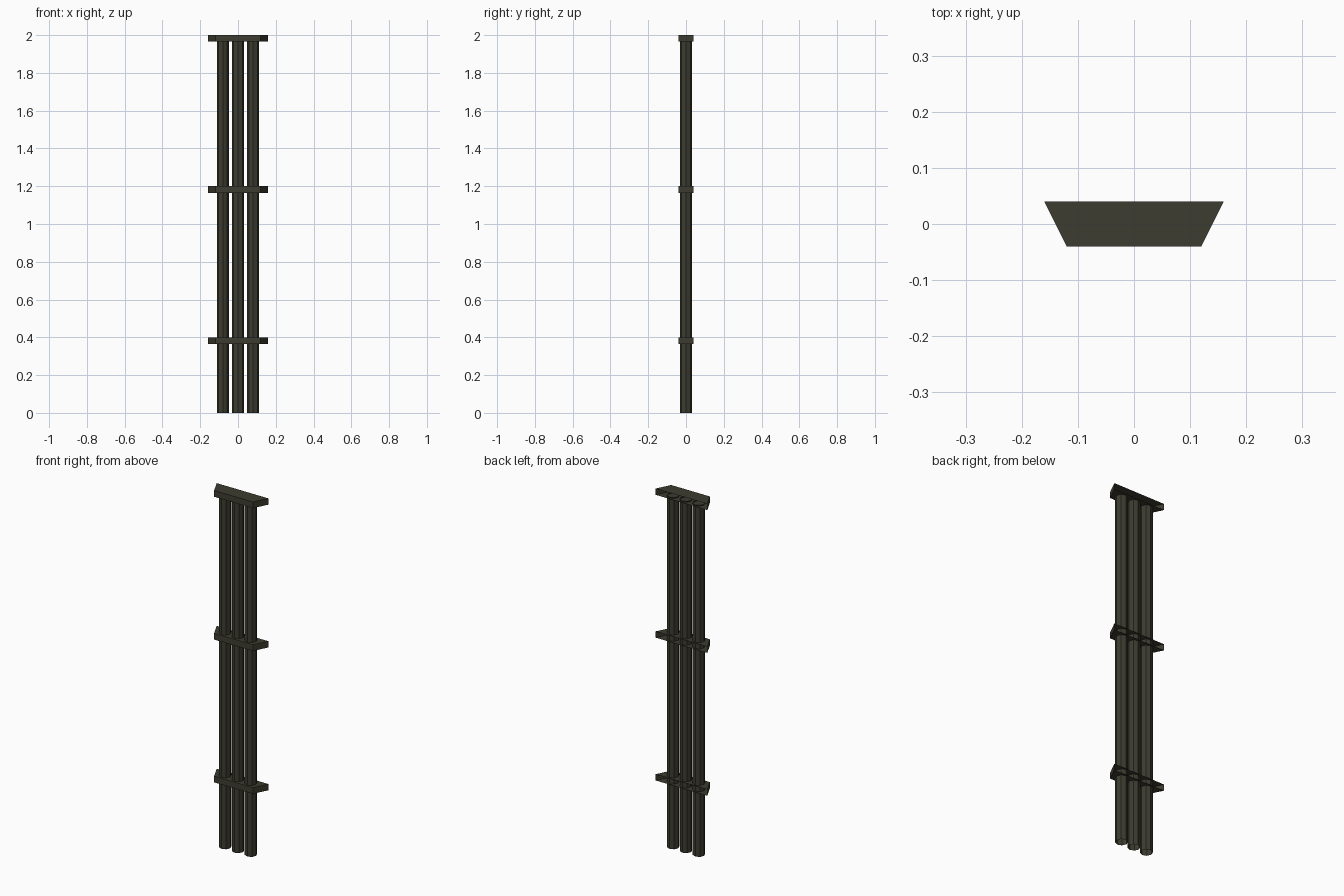
import bpy, bmesh, math

if "Cube" in bpy.data.objects:
    bpy.data.objects.remove(bpy.data.objects["Cube"])

# Single dark olive metal colour
metal = bpy.data.materials.new("dark olive metal")
metal.diffuse_color = (0.047, 0.045, 0.030, 1.0)
metal.use_nodes = True
metal.node_tree.nodes["Principled BSDF"].inputs["Base Color"].default_value = metal.diffuse_color


def make_object(name, bm):
    mesh = bpy.data.meshes.new(name)
    bm.to_mesh(mesh)
    bm.free()
    mesh.materials.append(metal)
    obj = bpy.data.objects.new(name, mesh)
    bpy.context.collection.objects.link(obj)
    return obj


def pipe(name, x, radius=0.032, height=1.97, sides=8):
    # Open-ended eight-sided tube standing on the ground
    bm = bmesh.new()
    rings = []
    for z in (0.0, height):
        rings.append([bm.verts.new((x + radius * math.cos(2 * math.pi * i / sides),
                                    radius * math.sin(2 * math.pi * i / sides), z))
                      for i in range(sides)])
    low, high = rings
    for i in range(sides):
        j = (i + 1) % sides
        bm.faces.new((low[i], low[j], high[j], high[i]))
    return make_object(name, bm)


def bracket(name, top, thickness=0.035):
    # Tapered clamp box: wide at the wall side, its back left open
    outline = [(-0.16, 0.04), (-0.12, -0.04), (0.12, -0.04), (0.16, 0.04)]
    bm = bmesh.new()
    low = [bm.verts.new((x, y, top - thickness)) for x, y in outline]
    high = [bm.verts.new((x, y, top)) for x, y in outline]
    bm.faces.new(high)
    bm.faces.new(low[::-1])
    for i in range(3):
        bm.faces.new((low[i], low[i + 1], high[i + 1], high[i]))
    return make_object(name, bm)


# Three parallel pipes
for label, x in (("left", -0.08), ("middle", 0.0), ("right", 0.08)):
    pipe(label + "_pipe", x)

# Three wall brackets
for label, top in (("lower", 0.4), ("middle", 1.2), ("upper", 2.0)):
    bracket(label + "_bracket", top)
